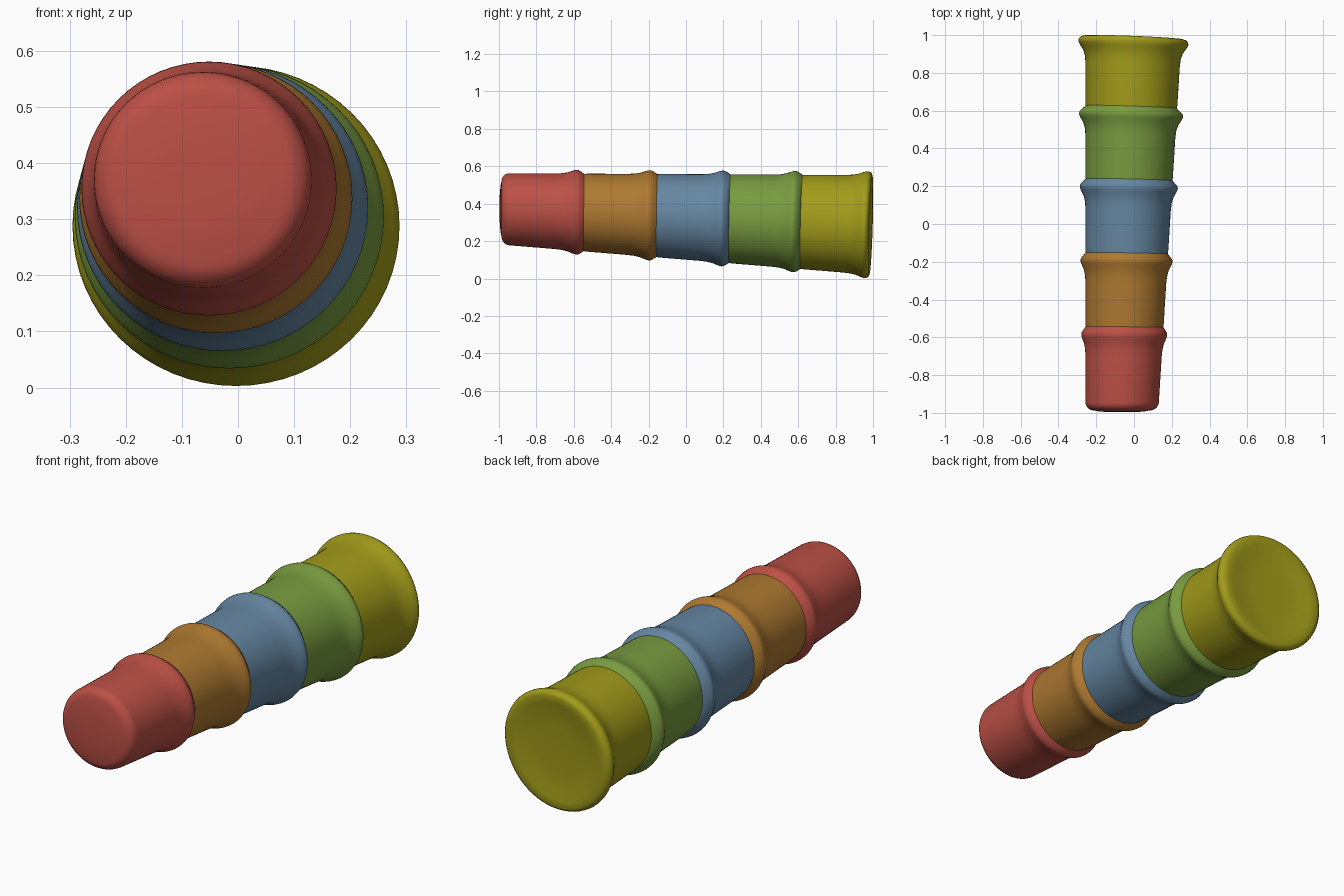
import bpy, bmesh, math

if "Cube" in bpy.data.objects:
    bpy.data.objects.remove(bpy.data.objects["Cube"])

SEG = 64


def section(y, dx, dz):
    """Ring of points for the slightly skewed taper, grown outward by dx, dz."""
    left = -0.257 - dx
    right = 0.128 + 0.062 * (y + 1) + dx
    top = 0.563 - 0.005 * (y + 1) + dz
    bottom = 0.182 - 0.081 * (y + 1) - dz
    cx, cz = (left + right) / 2, (top + bottom) / 2
    rx, rz = (right - left) / 2, (top - bottom) / 2
    ring = []
    for i in range(SEG):
        a = 2 * math.pi * i / SEG
        x, z = cx + rx * math.cos(a), cz + rz * math.sin(a)
        lean = (-0.04 * (x + 0.02) + 0.03 * (z - 0.33)) * (y + 1) / 2
        ring.append((x, y + lean, z))
    return ring


def make_cup(name, profile, color):
    """Loft a closed cup through (y, dx, dz) stations."""
    bm = bmesh.new()
    rings = [[bm.verts.new(p) for p in section(*s)] for s in profile]
    for a, b in zip(rings, rings[1:]):
        for i in range(SEG):
            j = (i + 1) % SEG
            bm.faces.new((a[i], a[j], b[j], b[i]))
    bm.faces.new(rings[0])
    bm.faces.new(rings[-1][::-1])
    bmesh.ops.recalc_face_normals(bm, faces=bm.faces)
    mesh = bpy.data.meshes.new(name)
    bm.to_mesh(mesh)
    bm.free()
    obj = bpy.data.objects.new(name, mesh)
    bpy.context.collection.objects.link(obj)
    mat = bpy.data.materials.new(name + "_color")
    mat.diffuse_color = (*color, 1)
    mat.use_nodes = True
    mat.node_tree.nodes["Principled BSDF"].inputs["Base Color"].default_value = mat.diffuse_color
    mesh.materials.append(mat)
    bpy.ops.object.select_all(action='DESELECT')
    obj.select_set(True)
    bpy.context.view_layer.objects.active = obj
    bpy.ops.object.shade_smooth_by_angle(angle=math.radians(50))


rims = [-0.585, -0.195, 0.195, 0.58, 0.965]
names = ["red_cup", "orange_cup", "blue_cup", "green_cup", "yellow_cup"]
colors = [(0.50, 0.08, 0.06), (0.42, 0.19, 0.03), (0.13, 0.24, 0.36),
          (0.19, 0.33, 0.05), (0.36, 0.33, 0.01)]

for k, (rim, name, color) in enumerate(zip(rims, names, colors)):
    bx, bz = 0.022 + 0.004 * k, 0.02
    if k == 0:
        # rounded closed nose
        prof = [(-0.996, -0.12, -0.12), (-0.992, -0.07, -0.07)]
        for a in range(0, 91, 15):
            t = math.radians(a)
            d = 0.045 * (math.sin(t) - 1)
            prof.append((-0.945 - 0.042 * math.cos(t), d, d))
    else:
        # small end tucked inside the previous rim
        y0 = rims[k - 1]
        prof = [(y0 - 0.01, -0.004, -0.004), (y0 + 0.06, 0, 0)]
    # straight wall flaring to the bulged rim
    for dy, f in [(-0.12, 0), (-0.08, 0.08), (-0.05, 0.33), (-0.025, 0.75),
                  (-0.01, 0.96), (0, 1), (0.01, 0.9)]:
        prof.append((rim + dy, bx * f, bz * f))
    if k < 4:
        prof += [(rim + 0.025, bx * 0.45, bz * 0.45),
                 (rim + 0.042, -0.003, -0.003)]
    else:
        # big end: rolled lip and shallow dish
        prof += [(rim + 0.02, bx * 0.65, bz * 0.6), (rim + 0.025, 0.005, 0),
                 (rim + 0.022, -0.03, -0.03), (rim + 0.012, -0.08, -0.08),
                 (rim + 0.008, -0.14, -0.14)]
    make_cup(name, prof, color)
